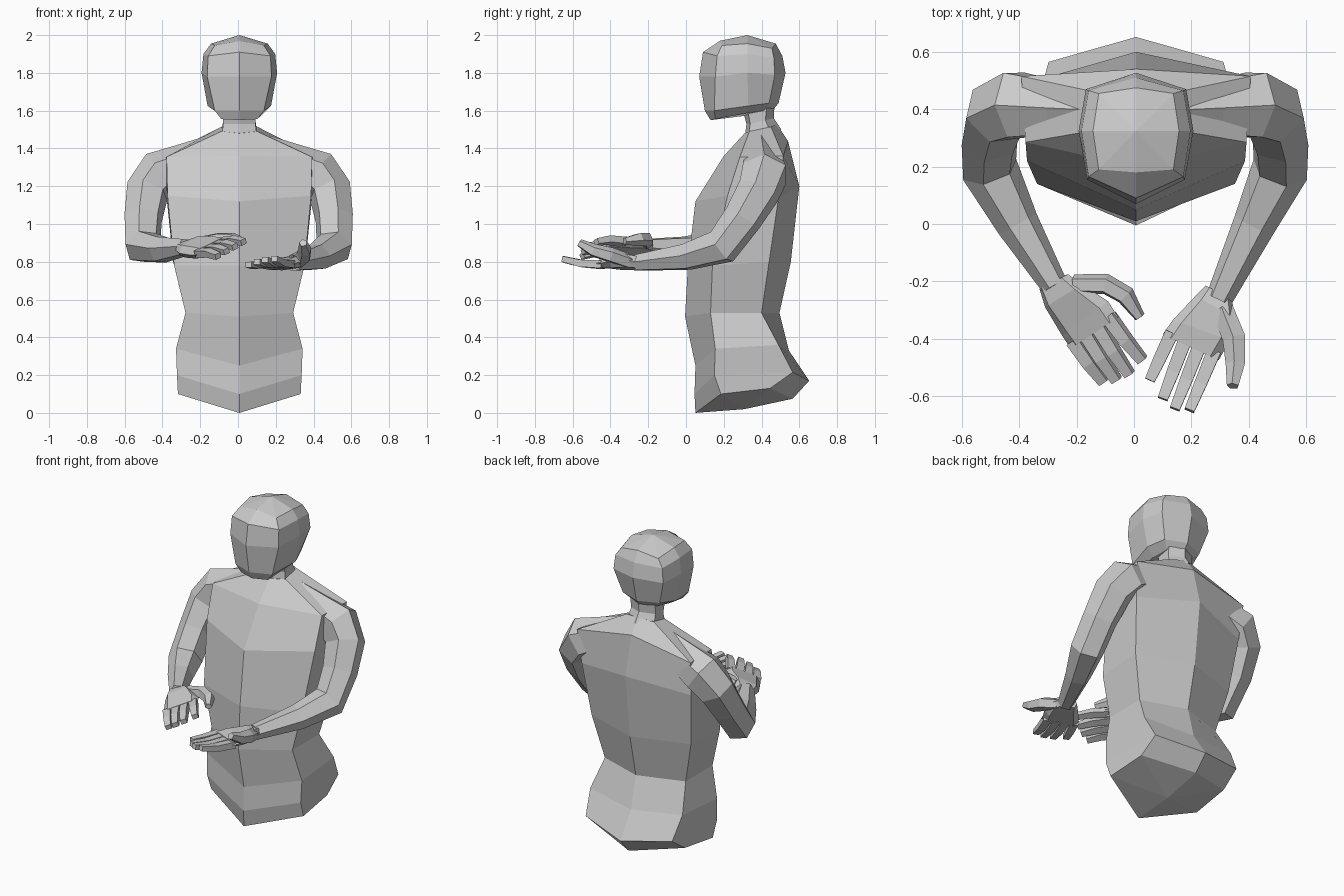
import bpy, bmesh, math
from mathutils import Vector as V

clay = bpy.data.materials.new("light_grey_clay")
clay.diffuse_color = (0.6, 0.6, 0.6, 1)
MID = 0.007  # body centre line


def loft(name, rings, tip=None):
    """Flat-shaded skin through equal-sized rings, with closed ends."""
    bm = bmesh.new()
    rows = [[bm.verts.new(p) for p in r] for r in rings]
    n = len(rows[0])
    for a, b in zip(rows, rows[1:]):
        for i in range(n):
            j = (i + 1) % n
            bm.faces.new((a[i], a[j], b[j], b[i]))
    bm.faces.new(rows[0][::-1])
    if tip:
        t = bm.verts.new(tip)
        for i in range(n):
            bm.faces.new((rows[-1][i], rows[-1][(i + 1) % n], t))
    else:
        bm.faces.new(rows[-1])
    bmesh.ops.recalc_face_normals(bm, faces=bm.faces)
    me = bpy.data.meshes.new(name)
    bm.to_mesh(me)
    bm.free()
    me.materials.append(clay)
    ob = bpy.data.objects.new(name, me)
    bpy.context.collection.objects.link(ob)
    return ob


def sym(front, sides, back):
    """Left-right symmetric ring from centre points (y, z) and side points."""
    return ([(MID, *front)] + [(MID + x, y, z) for x, y, z in sides] + [(MID, *back)]
            + [(MID - x, y, z) for x, y, z in reversed(sides)])


def tube(name, pts, radii, side, n=6, flat=1.0):
    """Tapered limb along a path; side is the starting width direction."""
    pts = [V(p) for p in pts]
    rings, u, old = [], V(side), None
    for i, p in enumerate(pts):
        d = (pts[min(i + 1, len(pts) - 1)] - pts[max(i - 1, 0)]).normalized()
        if old:
            u = old.rotation_difference(d) @ u
        u = (u - d * u.dot(d)).normalized()
        v = d.cross(u)
        rings.append([p + radii[i] * (u * math.cos(a) + v * math.sin(a) * flat)
                      for a in [math.tau * (k + 0.5) / n for k in range(n)]])
        old = d
    return loft(name, rings)


# Torso: hexagonal rings from neck base down to the pelvis
loft("torso", [
    sym((.31, 1.48), [(.095, .335, 1.49), (.095, .45, 1.515)], (.48, 1.53)),
    sym((.20, 1.36), [(.385, .285, 1.355), (.40, .515, 1.36)], (.54, 1.44)),
    sym((.05, 1.12), [(.38, .22, 1.15), (.385, .49, 1.14)], (.60, 1.20)),
    sym((.01, .78), [(.345, .14, .78), (.35, .44, .80)], (.555, .80)),
    sym((-.005, .51), [(.285, .13, .53), (.285, .40, .53)], (.495, .53)),
    sym((.05, .25), [(.335, .155, .34), (.325, .49, .36)], (.545, .33)),
    sym((.045, .10), [(.33, .15, .20), (.305, .565, .215)], (.652, .17)),
    sym((.05, .0), [(.325, .185, .10), (.31, .445, .13)], (.565, .075)),
], tip=(MID, .31, .02))

# Neck
loft("neck", [
    sym((.31, 1.45), [(.095, .33, 1.45), (.095, .45, 1.48)], (.505, 1.50)),
    sym((.32, 1.53), [(.085, .34, 1.53), (.085, .42, 1.55)], (.465, 1.56)),
    sym((.29, 1.64), [(.09, .32, 1.64), (.09, .43, 1.65)], (.47, 1.66)),
])

# Head: octagonal rings from jaw to crown
loft("head", [
    sym((.13, 1.55), [(.095, .155, 1.555), (.11, .31, 1.585), (.09, .41, 1.60)], (.45, 1.59)),
    sym((.10, 1.60), [(.13, .15, 1.60), (.168, .33, 1.625), (.13, .44, 1.64)], (.49, 1.64)),
    sym((.07, 1.78), [(.17, .155, 1.78), (.20, .325, 1.80), (.175, .47, 1.79)], (.527, 1.80)),
    sym((.09, 1.91), [(.165, .165, 1.89), (.19, .325, 1.90), (.165, .465, 1.88)], (.51, 1.89)),
    sym((.18, 1.97), [(.13, .19, 1.945), (.15, .325, 1.955), (.13, .455, 1.93)], (.475, 1.955)),
], tip=(MID, .325, 2.0))

# Arms: sloping shoulder and elbow shared, different forearm directions
for label, s, fore, wrist in (
        ("left", 1, (.42, .0, .825), (.297, -.26, .795)),
        ("right", -1, (-.405, .0, .865), (-.277, -.215, .878))):
    c = MID if s > 0 else 0
    tube(label + "_arm",
         [(c + s * x, y, z) for x, y, z in (
             (.06, .395, 1.405), (.27, .405, 1.325), (.41, .415, 1.265),
             (.48, .385, 1.175), (.503, .30, 1.03), (.503, .19, .88))] + [fore, wrist],
         [.09, .105, .13, .117, .104, .10, .075, .047], (0, 1, 0))


def hand(label, palm, up, tips, thumb, thumb_r):
    """Palm from edge pairs (little side, thumb side), fingers and thumb."""
    up = V(up).normalized()
    rings = []
    for a, b, t in palm:
        a, b = V(a), V(b)
        c, e = a.lerp(b, .15), a.lerp(b, .85)
        rings.append([a, c + up * t, e + up * t, b, e - up * t, c - up * t])
    loft(label + "_palm", rings)
    a, b = V(palm[-1][0]), V(palm[-1][1])
    across = b - a
    for i, (end, bend) in enumerate(tips):
        root, end = a.lerp(b, .125 + .25 * i), V(end)
        root = root - (end - root) * .12
        mid = root.lerp(end, .55) + up * bend
        tube(f"{label}_finger_{i + 1}", [root, mid, end], [.034, .031, .025], across, 4, .85)
    tube(label + "_thumb", thumb, thumb_r, across, 5)


# Left hand, palm up
hand("left",
     [((.25, -.215, .79), (.34, -.26, .80), .03),
      ((.215, -.25, .785), (.355, -.33, .81), .034),
      ((.135, -.335, .785), (.335, -.405, .80), .03),
      ((.10, -.385, .785), (.295, -.475, .79), .022)],
     (0, 0, 1),
     [((.055, -.545, .785), -.004), ((.10, -.61, .80), -.008),
      ((.142, -.645, .81), -.01), ((.193, -.65, .815), -.01)],
     [(.31, -.30, .80), (.35, -.40, .835), (.355, -.49, .86), (.345, -.565, .90)],
     [.04, .042, .036, .022])

# Right hand, palm turned down and inward
hand("right",
     [((-.33, -.225, .86), (-.23, -.175, .895), .03),
      ((-.31, -.29, .845), (-.18, -.21, .915), .034),
      ((-.25, -.39, .835), (-.09, -.27, .915), .032),
      ((-.22, -.435, .835), (-.055, -.325, .915), .024)],
     (-.25, -.15, 1),
     [((-.105, -.55, .83), .01), ((-.06, -.545, .855), .01),
      ((-.015, -.525, .88), .01), ((.03, -.475, .905), .01)],
     [(-.21, -.21, .90), (-.10, -.21, .92), (-.03, -.25, .92), (.02, -.325, .91)],
     [.035, .038, .036, .02])
